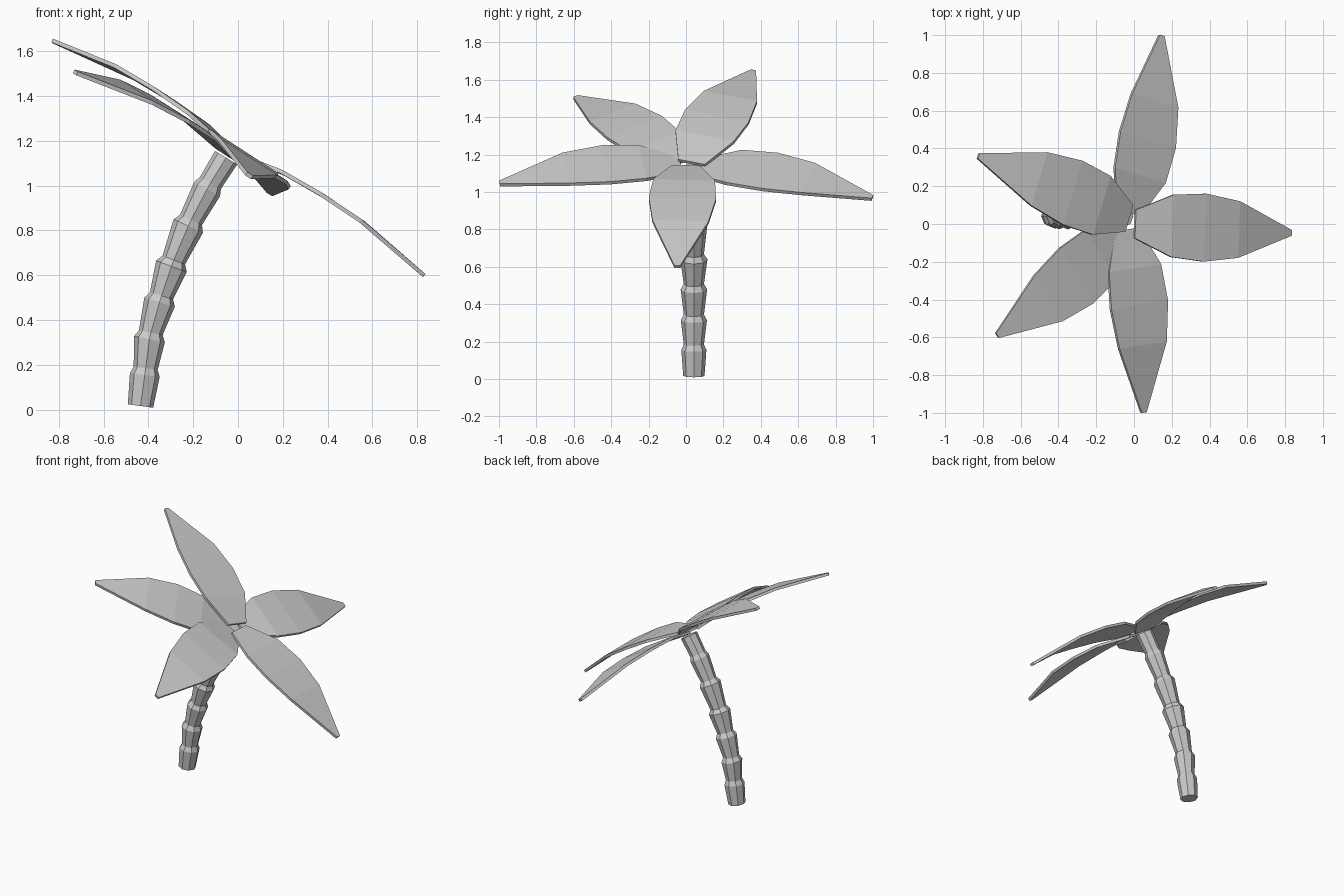
import bpy, bmesh, math
from mathutils import Vector

if "Cube" in bpy.data.objects:
    bpy.data.objects.remove(bpy.data.objects["Cube"])

SIDES = 8


def make_object(name, bm):
    bmesh.ops.recalc_face_normals(bm, faces=bm.faces)
    mesh = bpy.data.meshes.new(name)
    bm.to_mesh(mesh)
    bm.free()
    obj = bpy.data.objects.new(name, mesh)
    bpy.context.collection.objects.link(obj)
    return obj


# Trunk: leaning path (x, z, collar radius); every collar steps in to a narrow neck
path = [(-0.435, 0.017, 0.057), (-0.416, 0.155, 0.067), (-0.395, 0.315, 0.07),
        (-0.350, 0.48, 0.071), (-0.297, 0.64, 0.073), (-0.222, 0.82, 0.072),
        (-0.138, 0.985, 0.066), (-0.053, 1.125, 0.058)]
points = [Vector((x, 0.042, z)) for x, z, r in path]
bm = bmesh.new()
rings = []


def add_ring(center, axis, radius):
    u = Vector((0, 1, 0))
    v = axis.cross(u)
    rings.append([bm.verts.new(center + radius * (math.cos(a) * u + math.sin(a) * v))
                  for a in (2 * math.pi * i / SIDES for i in range(SIDES))])


last = len(points) - 1
for i, p in enumerate(points):
    axis = (points[min(i + 1, last)] - points[max(i - 1, 0)]).normalized()
    add_ring(p, axis, path[i][2])
    if 0 < i < last:
        add_ring(p + 0.03 * axis, axis, 0.054)
for a, b in zip(rings, rings[1:]):
    for i in range(SIDES):
        j = (i + 1) % SIDES
        bm.faces.new((a[i], a[j], b[j], b[i]))
bm.faces.new(rings[0])
bm.faces.new(rings[-1])
make_object("trunk", bm)

# Leaves: stations (fraction of length, half width, arch) around a tilted crown axis
stations = [(0, 0.075, 0), (0.21, 0.165, 0.042), (0.41, 0.18, 0.053),
            (0.63, 0.15, 0.05), (1, 0.015, 0)]
tilt = math.radians(33)
crown_axis = Vector((math.sin(tilt), 0, math.cos(tilt)))
leaves = {
    "leaf_right": ((0.005, 0.0, 1.135), (0.83, -0.047, 0.60)),
    "leaf_back": ((-0.03, 0.06, 1.13), (0.145, 0.997, 0.968)),
    "leaf_back_left": ((-0.03, 0.03, 1.155), (-0.825, 0.36, 1.645)),
    "leaf_front_left": ((-0.06, -0.05, 1.15), (-0.725, -0.59, 1.505)),
    "leaf_front": ((-0.04, -0.03, 1.14), (0.05, -0.997, 1.045)),
}
for name, (base, tip) in leaves.items():
    base, tip = Vector(base), Vector(tip)
    side = crown_axis.cross(tip - base).normalized()
    up = (tip - base).cross(side).normalized()
    bm = bmesh.new()
    rows = []
    for t, width, arch in stations:
        mid = base.lerp(tip, t) + arch * up
        rows.append([bm.verts.new(mid + s * width * side) for s in (-1, 0, 1)])
    for a, b in zip(rows, rows[1:]):
        for i in range(2):
            bm.faces.new((a[i], a[i + 1], b[i + 1], b[i]))
    leaf = make_object(name, bm)
    solid = leaf.modifiers.new("thickness", 'SOLIDIFY')
    solid.thickness = 0.018
    solid.offset = 0
